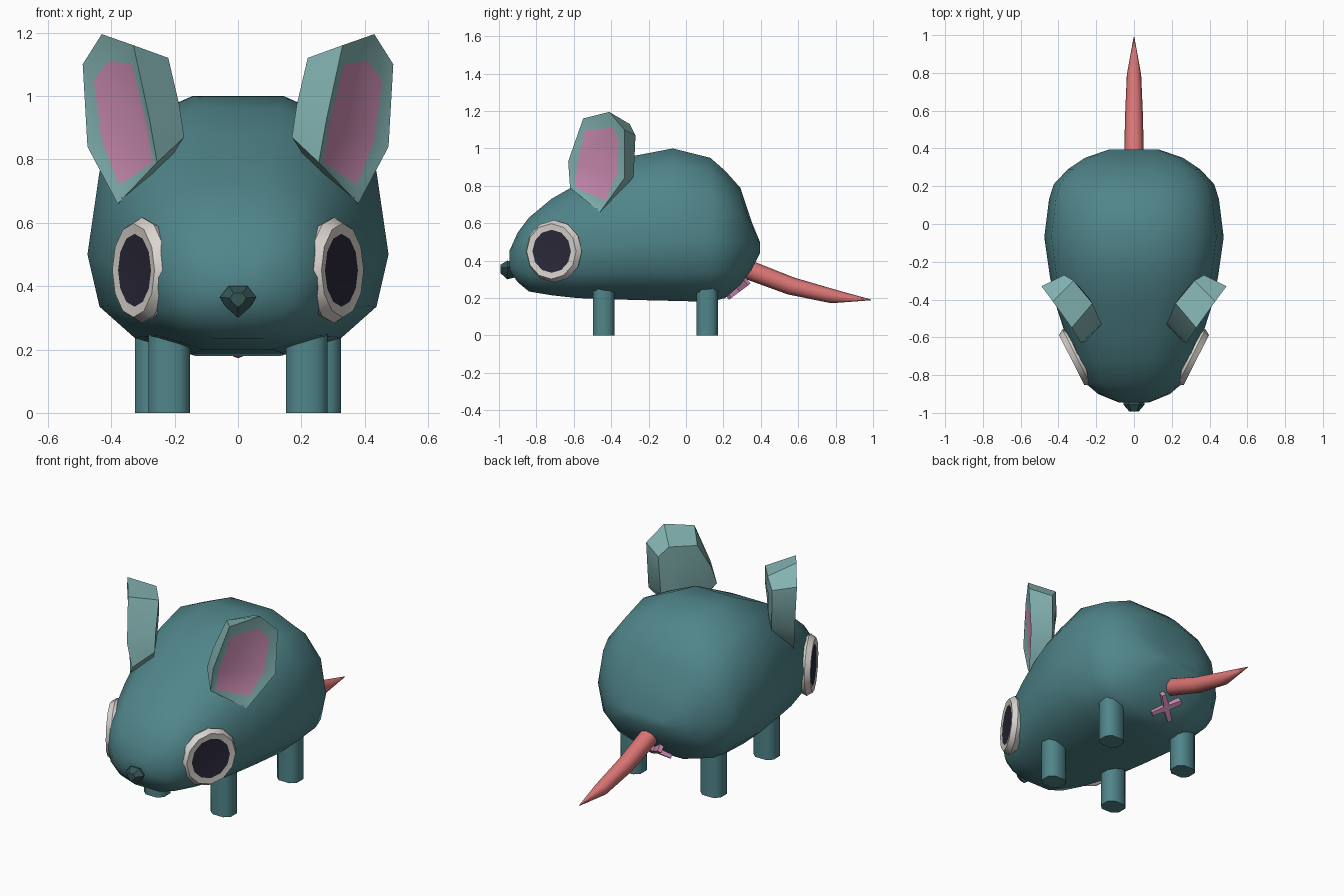
import bpy, bmesh, math
from mathutils import Vector

if "Cube" in bpy.data.objects:
    bpy.data.objects.remove(bpy.data.objects["Cube"])


def material(name, rgb):
    m = bpy.data.materials.new(name)
    m.diffuse_color = (*rgb, 1)
    m.use_nodes = True
    m.node_tree.nodes["Principled BSDF"].inputs["Base Color"].default_value = m.diffuse_color
    return m


TEAL = material("teal fur", (0.08, 0.235, 0.255))
DARK = material("dark teal", (0.035, 0.09, 0.09))
PALE = material("pale teal", (0.23, 0.46, 0.45))
PINK = material("pink skin", (0.62, 0.27, 0.46))
CORAL = material("coral", (0.72, 0.18, 0.18))
WHITE = material("eye white", (0.70, 0.66, 0.62))
BLACK = material("pupil", (0.025, 0.022, 0.042))


def loft(name, rings, mats, mirror=False, angle=40):
    """Skin matching rings, cap both ends; the last cap takes the last material."""
    bm = bmesh.new()
    loops = [[bm.verts.new(p) for p in r] for r in rings]
    n = len(loops[0])
    for a, b in zip(loops, loops[1:]):
        for i in range(n):
            j = (i + 1) % n
            bm.faces.new((a[i], a[j], b[j], b[i]))
    bm.faces.new(loops[0][::-1])
    bm.faces.new(loops[-1]).material_index = len(mats) - 1
    bmesh.ops.recalc_face_normals(bm, faces=bm.faces)
    return finish(name, bm, mats, mirror, angle)


def finish(name, bm, mats, mirror=False, angle=40):
    me = bpy.data.meshes.new(name)
    bm.to_mesh(me)
    bm.free()
    for m in mats:
        me.materials.append(m)
    ob = bpy.data.objects.new(name, me)
    bpy.context.collection.objects.link(ob)
    bpy.ops.object.select_all(action="DESELECT")
    ob.select_set(True)
    bpy.context.view_layer.objects.active = ob
    bpy.ops.object.shade_smooth_by_angle(angle=math.radians(angle))
    if mirror:
        ob.modifiers.new("Mirror", "MIRROR").use_mirror_merge = False
    return ob


def circle(center, u, v, r, n, start=0.0):
    c, u, v = Vector(center), Vector(u), Vector(v)
    return [c + r * (u * math.cos(start + math.tau * i / n)
                     + v * math.sin(start + math.tau * i / n)) for i in range(n)]


# Body: rounded-square sections along y (y, half width, bottom, top, widest z)
SIDES, POWER = 14, 0.8
TOP = math.sin(math.tau * 3 / SIDES) ** POWER


def section(y, hw, zb, zt, zm):
    pts = []
    for i in range(SIDES):
        c, s = math.cos(math.tau * i / SIDES), math.sin(math.tau * i / SIDES)
        h = (zt - zm) if s > 0 else (zm - zb)
        pts.append((math.copysign(abs(c) ** POWER, c) * hw, y,
                    zm + math.copysign(abs(s) ** POWER / TOP, s) * h))
    return pts


loft("body", [section(*s) for s in (
    (-0.945, 0.08, 0.35, 0.45, 0.40), (-0.90, 0.19, 0.285, 0.55, 0.41),
    (-0.84, 0.26, 0.235, 0.63, 0.43), (-0.72, 0.315, 0.215, 0.73, 0.45),
    (-0.58, 0.365, 0.20, 0.81, 0.47), (-0.44, 0.41, 0.195, 0.88, 0.48),
    (-0.28, 0.445, 0.19, 0.96, 0.50), (-0.07, 0.475, 0.185, 1.0, 0.50),
    (0.13, 0.45, 0.18, 0.95, 0.50), (0.21, 0.425, 0.20, 0.88, 0.50),
    (0.29, 0.35, 0.27, 0.79, 0.50), (0.35, 0.26, 0.35, 0.61, 0.48),
    (0.395, 0.13, 0.44, 0.50, 0.47))], [TEAL], angle=60)

# Ears: back shell, outer rim, recessed pink lining
back = [(0.28, -0.40, 0.70), (0.17, -0.53, 0.87), (0.185, -0.50, 0.97), (0.22, -0.42, 1.12),
        (0.32, -0.30, 1.13), (0.37, -0.27, 1.07), (0.36, -0.28, 0.85)]
rim = [(0.38, -0.46, 0.66), (0.255, -0.62, 0.79), (0.28, -0.63, 0.93), (0.33, -0.55, 1.16),
       (0.43, -0.41, 1.195), (0.49, -0.33, 1.10), (0.475, -0.33, 0.84)]
lining = [(0.375, -0.43, 0.72), (0.27, -0.59, 0.79), (0.285, -0.585, 0.90), (0.335, -0.54, 1.10),
          (0.41, -0.39, 1.11), (0.455, -0.36, 1.05), (0.43, -0.37, 0.86)]
mid = sum((Vector(p) for p in back), Vector()) / len(back) + Vector((-0.02, 0.016, 0))
loft("ear", [[mid.lerp(Vector(p), 0.5) for p in back], back, rim, lining],
     [PALE, PINK], mirror=True)

# Eyes: bevelled white disc with a flat pupil, turned outwards
normal = Vector((0.89, -0.45, 0)).normalized()
side, up = Vector((-normal.y, normal.x, 0)), Vector((0, 0, 1))
face = Vector((0.33, -0.72, 0.45))
loft("eye", [circle(face + normal * d, side, up, r, 12) for d, r in (
    (-0.07, 0.15), (-0.03, 0.167), (0.0, 0.148), (-0.004, 0.115))],
    [WHITE, BLACK], mirror=True)

# Nose: small wedge, wide on top and pointed below
wedge = [(-0.03, 0.40), (0.03, 0.40), (0.057, 0.365), (0.04, 0.335),
         (0.0, 0.30), (-0.04, 0.335), (-0.057, 0.365)]
loft("nose", [[(x * k, y, 0.36 + (z - 0.36) * k) for x, z in wedge]
              for y, k in ((-0.91, 0.8), (-0.955, 1.0), (-0.992, 0.45))], [DARK])

# Legs: chamfered square posts
for name, x, y in (("front_leg", 0.217, -0.44), ("back_leg", 0.26, 0.113)):
    outline = [(sx * a, sy * b) for sx, sy, pair in (
        (1, 1, ((0.065, 0.03), (0.035, 0.057))), (-1, 1, ((0.035, 0.057), (0.065, 0.03))),
        (-1, -1, ((0.065, 0.03), (0.035, 0.057))), (1, -1, ((0.035, 0.057), (0.065, 0.03))))
        for a, b in pair]
    loft(name, [[(x + dx, y + dy, z) for dx, dy in outline] for z in (0.0, 0.32)],
         [TEAL], mirror=True, angle=60)

# Tail: tapering eight-sided tube
loft("tail", [circle((0, y, z), (1, 0, 0), (0, 0.35, 0.94), r, 8) for y, z, r in (
    (0.31, 0.36, 0.052), (0.56, 0.265, 0.048), (0.79, 0.208, 0.038), (0.99, 0.19, 0.002))],
    [CORAL], angle=60)

# Small pink cross below the tail
out, slope = Vector((0, 0.6, -0.8)), Vector((0, 0.8, 0.6))
for k, s in enumerate((1, -1)):
    along = (Vector((s, 0, 0)) + slope).normalized()
    across = along.cross(out)
    c = Vector((0, 0.275, 0.25))
    loft("cross_bar_%d" % (k + 1), [[c + along * t + across * a * w + out * b for a, b in (
        (-0.017, -0.03), (0.017, -0.03), (0.017, 0.02), (-0.017, 0.02))]
        for t, w in ((-0.09, 0.7), (0, 1.0), (0.09, 0.7))], [PINK])
